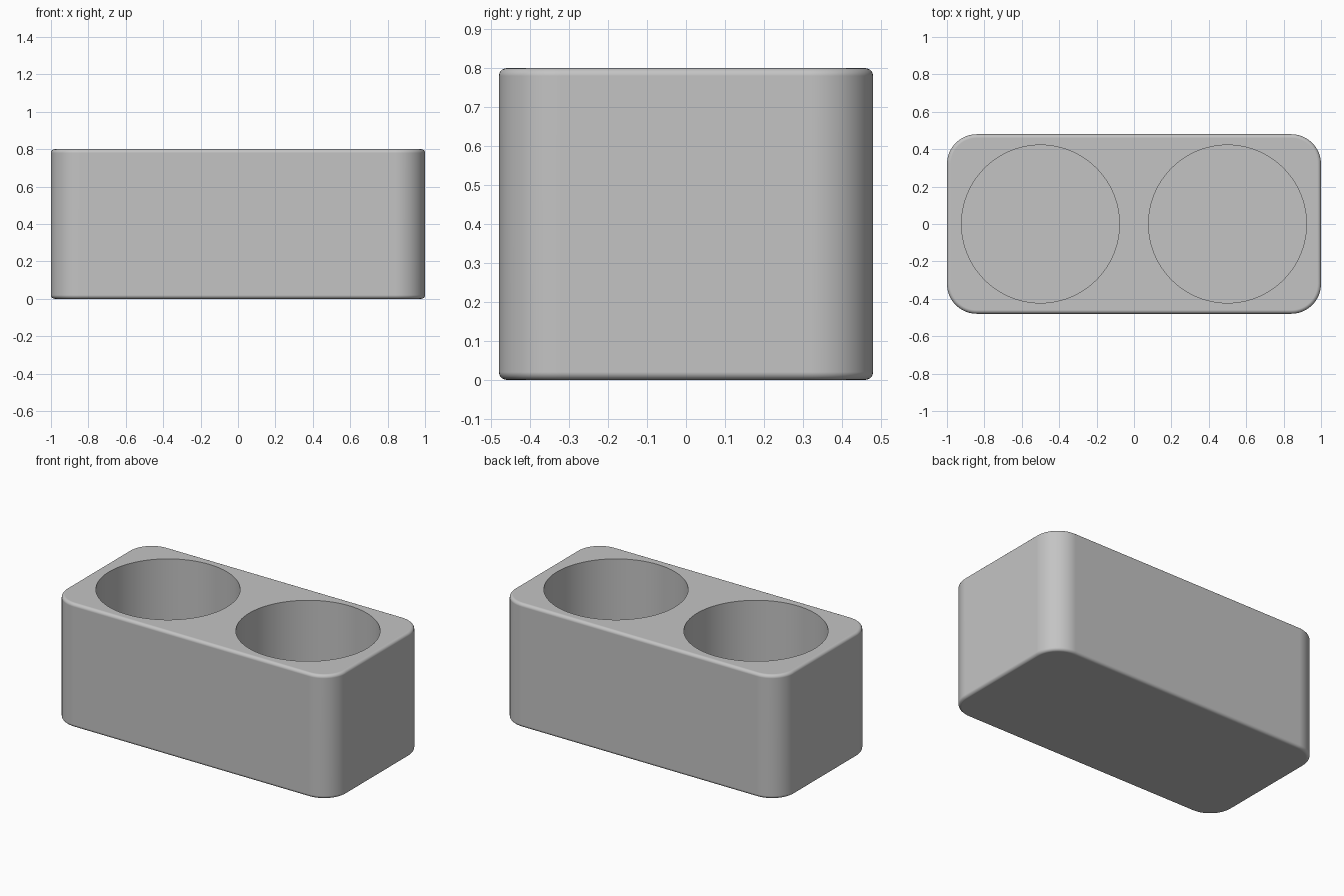
import bpy, bmesh, math

if "Cube" in bpy.data.objects:
    bpy.data.objects.remove(bpy.data.objects["Cube"], do_unlink=True)

LENGTH, WIDTH, HEIGHT = 2.0, 0.96, 0.8
CORNER, FILLET = 0.16, 0.02
HOLE_X, HOLE_RADIUS, FLOOR = 0.5, 0.422, 0.08

# Single plain grey material
grey = bpy.data.materials.new("light_grey")
grey.use_nodes = True
colour = (0.55, 0.55, 0.55, 1)
grey.diffuse_color = colour
grey.node_tree.nodes["Principled BSDF"].inputs["Base Color"].default_value = colour

# Block: rounded vertical corners, then small fillets around top and bottom
bm = bmesh.new()
bmesh.ops.create_cube(bm, size=1)
bmesh.ops.scale(bm, vec=(LENGTH, WIDTH, HEIGHT), verts=bm.verts)
bmesh.ops.translate(bm, vec=(0, 0, HEIGHT / 2), verts=bm.verts)
upright = [e for e in bm.edges if abs(e.verts[0].co.z - e.verts[1].co.z) > 0.1]
bmesh.ops.bevel(bm, geom=upright, offset=CORNER, segments=16, profile=0.5, affect='EDGES')
rims = [e for e in bm.edges if abs(e.verts[0].co.z - e.verts[1].co.z) < 0.001]
bmesh.ops.bevel(bm, geom=rims, offset=FILLET, segments=5, profile=0.5, affect='EDGES')
mesh = bpy.data.meshes.new("holder_block")
bm.to_mesh(mesh)
bm.free()
block = bpy.data.objects.new("holder_block", mesh)
bpy.context.collection.objects.link(block)
mesh.materials.append(grey)

# Two round blind holes
for side in (-1, 1):
    depth = HEIGHT - FLOOR + 0.2
    bpy.ops.mesh.primitive_cylinder_add(vertices=96, radius=HOLE_RADIUS, depth=depth,
                                        location=(side * HOLE_X, 0, FLOOR + depth / 2))
    cutter = bpy.context.object
    cutter.name = "hole_cutter"
    cutter.hide_render = True
    cutter.data.materials.append(grey)
    cut = block.modifiers.new("hole", 'BOOLEAN')
    cut.operation, cut.solver, cut.object = 'DIFFERENCE', 'EXACT', cutter
    bpy.context.view_layer.objects.active = block
    bpy.ops.object.modifier_apply(modifier=cut.name)
    bpy.data.objects.remove(cutter, do_unlink=True)

# Smooth fillets and hole walls, crisp hole rims
bpy.ops.object.select_all(action='DESELECT')
block.select_set(True)
bpy.context.view_layer.objects.active = block
bpy.ops.object.shade_smooth_by_angle(angle=math.radians(35))
weighted = block.modifiers.new("flat_face_normals", 'WEIGHTED_NORMAL')
weighted.keep_sharp = True
